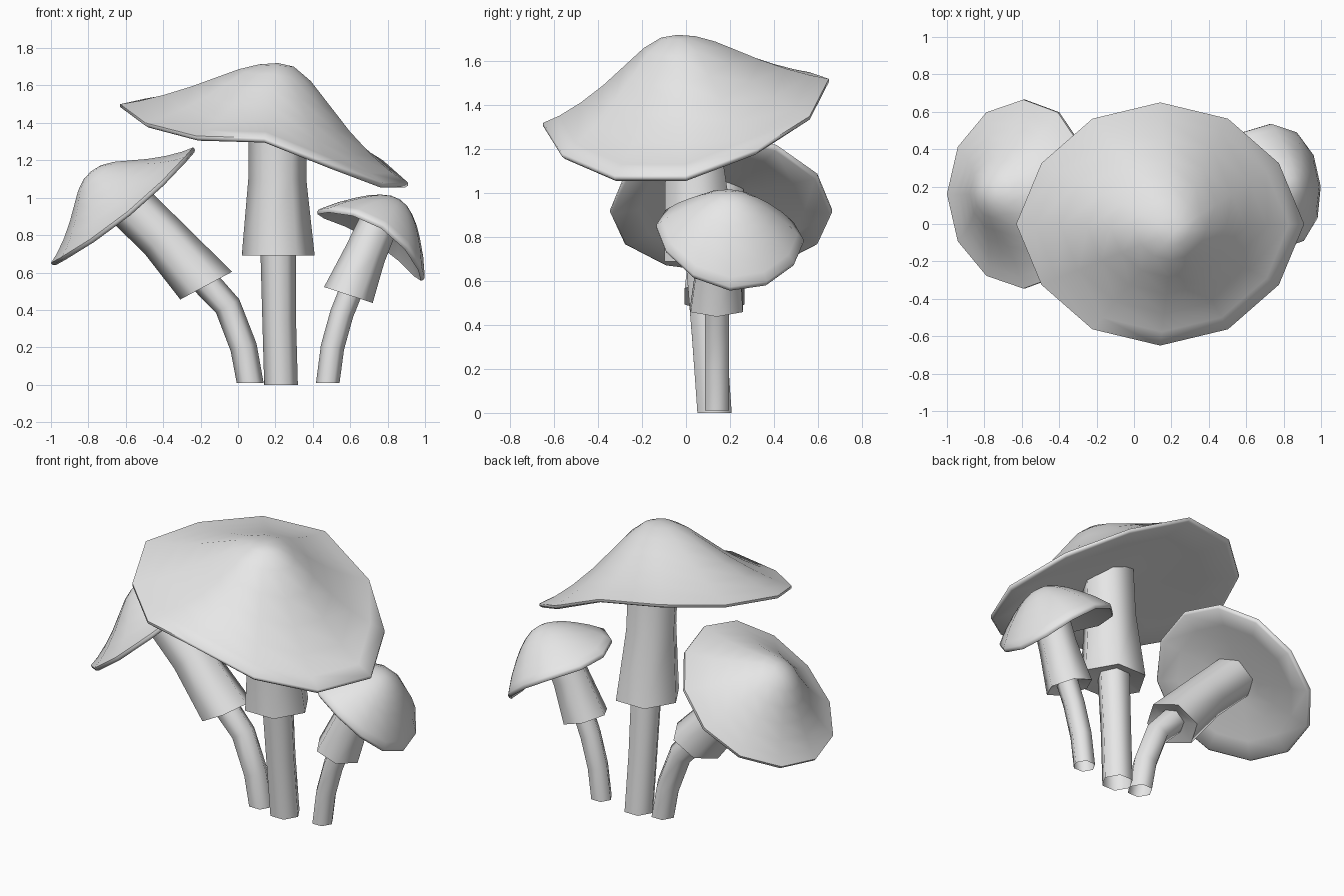
import bpy, bmesh, math
from mathutils import Vector

cube = bpy.data.objects.get("Cube")
if cube:
    bpy.data.objects.remove(cube, do_unlink=True)

GREY = (0.8, 0.8, 0.8, 1)
mat = bpy.data.materials.new("plain_grey")
mat.use_nodes = True
mat.diffuse_color = GREY
mat.node_tree.nodes["Principled BSDF"].inputs["Base Color"].default_value = GREY

Y = Vector((0, 1, 0))
UP = (0, 0, 1)


def loft(name, rings):
    """Skin a list of vertex rings, open at the ends; a one-point ring is a tip."""
    bm = bmesh.new()
    loops = [[bm.verts.new(p) for p in ring] for ring in rings]
    for a, b in zip(loops, loops[1:]):
        n = max(len(a), len(b))
        for i in range(n):
            j = (i + 1) % n
            quad = [a[i % len(a)], a[j % len(a)], b[j % len(b)], b[i % len(b)]]
            bm.faces.new(list(dict.fromkeys(quad)))
    bmesh.ops.recalc_face_normals(bm, faces=bm.faces)
    mesh = bpy.data.meshes.new(name)
    bm.to_mesh(mesh)
    bm.free()
    mesh.materials.append(mat)
    obj = bpy.data.objects.new(name, mesh)
    bpy.context.collection.objects.link(obj)
    bpy.ops.object.select_all(action='DESELECT')
    obj.select_set(True)
    bpy.context.view_layer.objects.active = obj
    bpy.ops.object.shade_smooth_by_angle(angle=math.radians(65))


def tube_rings(path, start, sides=6):
    """Rings across a path of (x, y, z, radius); start faces the first ring."""
    pts = [Vector(p[:3]) for p in path]
    rings = []
    for i, (c, p) in enumerate(zip(pts, path)):
        t = Vector(start) if i == 0 else pts[min(i + 1, len(pts) - 1)] - pts[i - 1]
        t.normalize()
        u = Y.cross(t).normalized()
        v = t.cross(u)
        rings.append([c + p[3] * (u * math.cos(a) + v * math.sin(a))
                      for a in (math.tau * k / sides for k in range(sides))])
    return rings


def stem(name, lower, upper, sleeve_axis):
    """Thin stalk stepping out into a thicker sleeve."""
    loft(name, tube_rings(lower, UP) + tube_rings(upper, sleeve_axis))


def cap(name, centre, axis, rx, ry, height, wave, profile, depth,
        tip=(0, 0), point=0, lip=0.025):
    """Wavy-rimmed shell; wave lifts rim corners, point draws out its two ends."""
    n = Vector(axis).normalized()
    u = Y.cross(n).normalized()
    c = Vector(centre)
    sides = len(wave)

    def ring(t, follow, lift):
        out = []
        for k, w in enumerate(wave):
            a = math.tau * k / sides
            cos = math.cos(a) * (1 + point * math.cos(a) ** 12)
            out.append(c + u * (rx * t * cos + tip[0] * (1 - t))
                       + Y * (ry * t * math.sin(a) + tip[1] * (1 - t))
                       + n * (w * follow + lift))
        return out if t > 0 else out[:1]

    rings = [ring(t, 1 - h, height * h) for t, h in profile]
    rings.append(ring(1, 1, -lip * 0.6))
    rings.append(ring(0.975, 1, -lip))
    for t in (0.75, 0.5, 0.25, 0):
        rings.append(ring(t, t, depth * (1 - t * t) - lip * t))
    loft(name, rings)


BELL = [(0, 1), (.12, .97), (.25, .85), (.4, .64), (.55, .43),
        (.72, .23), (.88, .08), (1, 0)]
DOME = [(0, 1), (.15, .97), (.3, .88), (.45, .75), (.6, .58),
        (.8, .32), (.92, .13), (1, 0)]

# Large middle mushroom
cap("large_cap", (.14, 0, 1.3), UP, .725, .65, .42,
    [-.22, -.1, .05, .22, .25, .23, .2, .1, .03, .02, -.12, -.22],
    BELL, .05, tip=(.075, -.04), point=.062)
stem("large_stem",
     [(.23, .13, 0, .09), (.22, .105, .35, .09), (.215, .08, .71, .095)],
     [(.215, .07, .69, .195), (.21, .04, 1.1, .155), (.21, .02, 1.4, .155)],
     UP)

# Tilted mushroom on the right-hand side of the model
cap("tilted_cap", (-.62, .16, .96), (-.63, 0, .775), .49, .505, .245,
    [-.045 * math.sin(math.tau * k / 12) ** 2 for k in range(12)],
    BELL, .015, tip=(-.015, 0))
stem("tilted_stem",
     [(.065, .13, .01, .072), (.03, .13, .2, .072),
      (-.055, .13, .42, .072), (-.175, .13, .55, .075)],
     [(-.17, .13, .53, .157), (-.405, .14, .79, .13), (-.62, .15, 1.0, .13)],
     (-.15, 0, .28))

# Small mushroom on the left-hand side of the model
cap("small_cap", (.715, .2, .755), (.54, 0, .84), .337, .335, .28,
    [.08 * s * s - .04 * s
     for s in (math.sin(math.tau * k / 12) for k in range(12))],
    DOME, .15)
stem("small_stem",
     [(.48, .14, .01, .063), (.505, .14, .2, .063),
      (.555, .14, .38, .063), (.605, .14, .505, .063)],
     [(.59, .14, .48, .137), (.68, .15, .7, .112), (.76, .17, .88, .105)],
     (.085, 0, .26))
